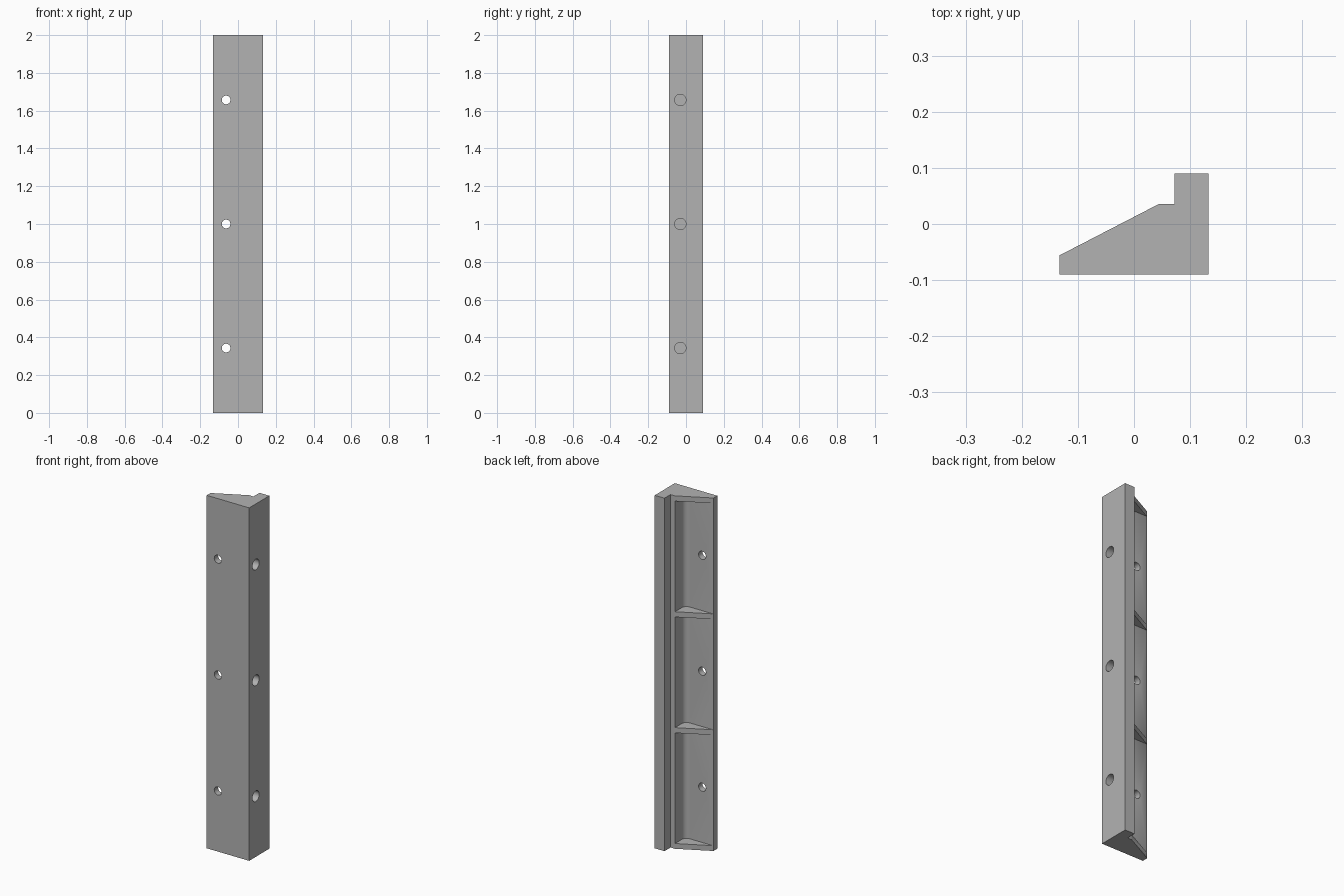
import bpy, bmesh, math
from mathutils import Matrix

if "Cube" in bpy.data.objects:
    bpy.data.objects.remove(bpy.data.objects["Cube"], do_unlink=True)

HEIGHT, RIB, COUNT = 2.0, 0.03, 3
POCKET = (HEIGHT - RIB * (COUNT + 1)) / COUNT
STARTS = [RIB + i * (POCKET + RIB) for i in range(COUNT)]

grey = bpy.data.materials.new("plain_grey")
grey.use_nodes = True
colour = (0.45, 0.45, 0.45, 1)
grey.diffuse_color = colour
grey.node_tree.nodes["Principled BSDF"].inputs["Base Color"].default_value = colour


def make_object(name, bm):
    bmesh.ops.recalc_face_normals(bm, faces=bm.faces)
    mesh = bpy.data.meshes.new(name)
    bm.to_mesh(mesh)
    bm.free()
    mesh.materials.append(grey)
    obj = bpy.data.objects.new(name, mesh)
    bpy.context.collection.objects.link(obj)
    return obj


def extrude_profile(bm, points, z0, z1):
    face = bm.faces.new([bm.verts.new((x, y, z0)) for x, y in points])
    top = bmesh.ops.extrude_face_region(bm, geom=[face])["geom"]
    verts = [v for v in top if isinstance(v, bmesh.types.BMVert)]
    bmesh.ops.translate(bm, verts=verts, vec=(0, 0, z1 - z0))


def add_cylinder(bm, centre, axis, radius, length):
    matrix = Matrix.Translation(centre) @ Matrix.Rotation(math.pi / 2, 4, axis)
    bmesh.ops.create_cone(bm, cap_ends=True, segments=32, radius1=radius,
                          radius2=radius, depth=length, matrix=matrix)


def cut(target, bm):
    cutter = make_object("cutter", bm)
    cutter.hide_render = True
    mod = target.modifiers.new("cut", "BOOLEAN")
    mod.operation, mod.solver, mod.object = "DIFFERENCE", "EXACT", cutter
    bpy.context.view_layer.objects.active = target
    bpy.ops.object.modifier_apply(modifier=mod.name)
    bpy.data.objects.remove(cutter, do_unlink=True)


# Wedge-shaped rail with a raised strip along one side
bm = bmesh.new()
extrude_profile(bm, [(-0.133, -0.09), (0.133, -0.09), (0.133, 0.09), (0.072, 0.09),
                     (0.072, 0.036), (0.045, 0.036), (-0.133, -0.056)], 0, HEIGHT)
rail = make_object("ribbed_rail", bm)

# Pockets between the ribs, with a rounded inner corner
WALL, FLOOR, FILLET = 0.044, -0.055, 0.03
arc = [(WALL - FILLET + FILLET * math.cos(a), FLOOR + FILLET - FILLET * math.sin(a))
       for a in (math.pi / 2 * i / 8 for i in range(9))]
bm = bmesh.new()
for z in STARTS:
    extrude_profile(bm, [(WALL, 0.12)] + arc + [(-0.2, FLOOR), (-0.2, 0.12)], z, z + POCKET)
cut(rail, bm)

# Screw holes through the front wall and blind holes in the thick side
bm = bmesh.new()
for z in STARTS:
    middle = z + POCKET / 2
    add_cylinder(bm, (-0.063, -0.08, middle), "X", 0.023, 0.1)
    add_cylinder(bm, (0.133, -0.03, middle), "Y", 0.03, 0.12)
cut(rail, bm)

# Smooth curved walls, sharp edges elsewhere
bpy.ops.object.select_all(action="DESELECT")
rail.select_set(True)
bpy.context.view_layer.objects.active = rail
bpy.ops.object.shade_smooth_by_angle(angle=math.radians(30))
